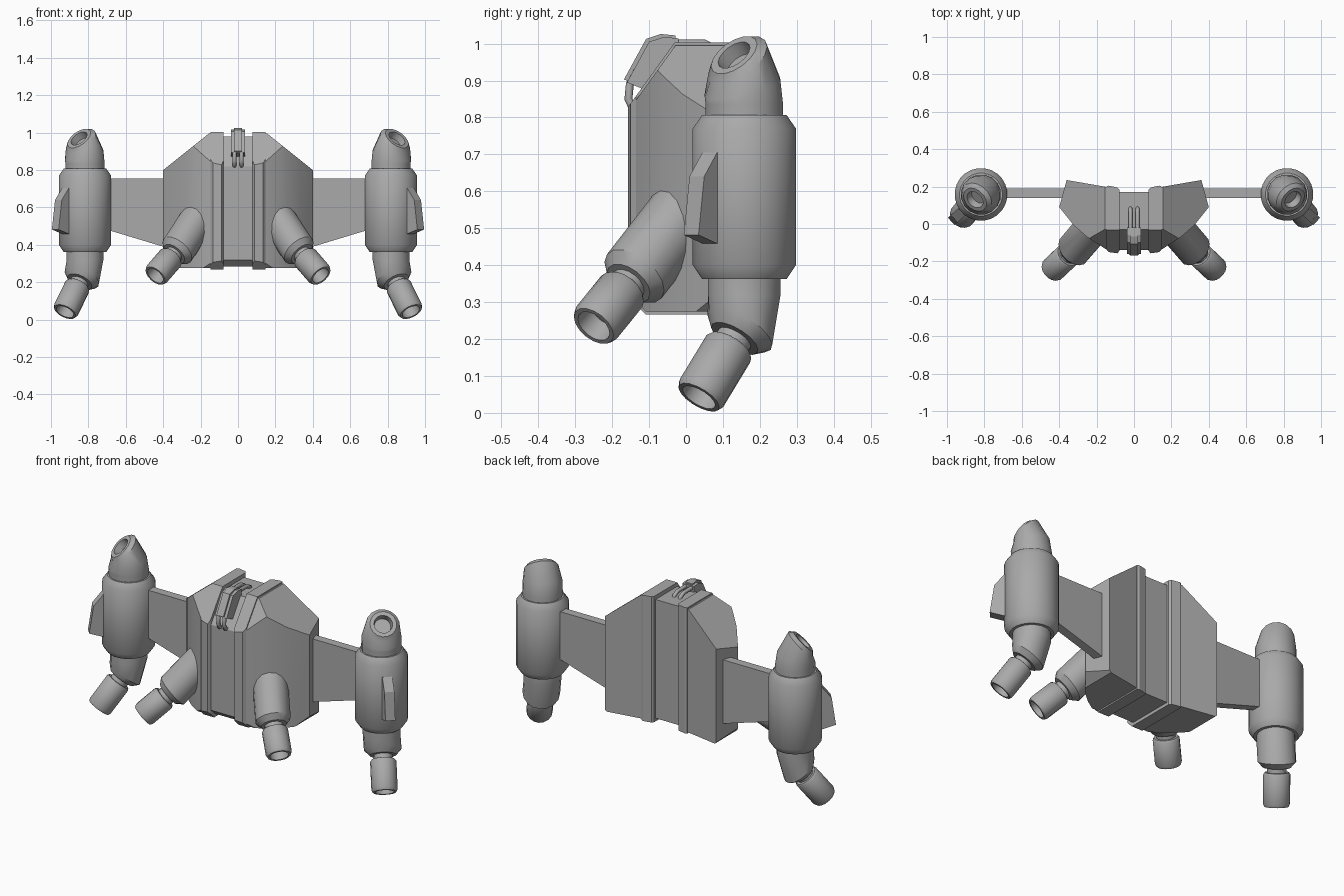
import bpy, bmesh, math
from mathutils import Vector

cube = bpy.data.objects.get("Cube")
if cube:
    bpy.data.objects.remove(cube, do_unlink=True)

grey = bpy.data.materials.new("plain_grey")
grey.use_nodes = True
colour = (0.4, 0.4, 0.4, 1)
grey.diffuse_color = colour
grey.node_tree.nodes["Principled BSDF"].inputs["Base Color"].default_value = colour


def finish(name, bm, mirror=True, smooth=35):
    """Turn a bmesh into an object, mirrored across x when it is one of a pair."""
    bmesh.ops.recalc_face_normals(bm, faces=bm.faces)
    mesh = bpy.data.meshes.new(name)
    bm.to_mesh(mesh)
    bm.free()
    mesh.materials.append(grey)
    if smooth:
        mesh.shade_smooth()
        mesh.set_sharp_from_angle(angle=math.radians(smooth))
    obj = bpy.data.objects.new(name, mesh)
    bpy.context.collection.objects.link(obj)
    if mirror:
        mod = obj.modifiers.new("Mirror", 'MIRROR')
        mod.use_mirror_merge = False
    return obj


def prism(points, offset):
    """Extrude a closed polygon of 3D points by an offset."""
    bm = bmesh.new()
    face = bm.faces.new([bm.verts.new(p) for p in points])
    ext = bmesh.ops.extrude_face_region(bm, geom=[face], use_keep_orig=True)
    moved = [g for g in ext["geom"] if isinstance(g, bmesh.types.BMVert)]
    bmesh.ops.translate(bm, verts=moved, vec=offset)
    return bm


def slice_off(bm, point, normal):
    """Cut away everything beyond a plane and close the hole."""
    geom = bm.verts[:] + bm.edges[:] + bm.faces[:]
    cut = bmesh.ops.bisect_plane(bm, geom=geom, plane_co=point, plane_no=normal, clear_outer=True)
    edges = [g for g in cut["geom_cut"] if isinstance(g, bmesh.types.BMEdge)]
    if edges:
        bmesh.ops.contextual_create(bm, geom=edges)


def loft(name, rings, up=1, sides=16):
    """Skin a round tube through (centre, direction, radius) rings."""
    bm = bmesh.new()
    loops = []
    for centre, direction, radius in rings:
        turn = Vector((0, 0, up)).rotation_difference(Vector(direction))
        loop = []
        for i in range(sides):
            a = math.tau * (i + 0.5) / sides
            p = turn @ Vector((math.cos(a), math.sin(a), 0))
            loop.append(bm.verts.new(Vector(centre) + p * radius))
        loops.append(loop)
    for a, b in zip(loops, loops[1:]):
        for i in range(sides):
            j = (i + 1) % sides
            bm.faces.new((a[i], a[j], b[j], b[i]))
    bm.faces.new(loops[0])
    bm.faces.new(loops[-1])
    return finish(name, bm)


def nozzle_rings(start, end, collar, barrel):
    """Collar chamfer, thin neck, then a hollow barrel from start to end."""
    s, e = Vector(start), Vector(end)
    d = (e - s).normalized()
    steps = [(s, collar), (s + d * 0.03, collar * 0.72), (s + d * 0.03, 0.05),
             (s + d * 0.055, 0.05), (s + d * 0.055, barrel * 0.9),
             (s + d * 0.065, barrel), (e - d * 0.015, barrel),
             (e, barrel * 0.9), (e, barrel * 0.72), (e - d * 0.06, barrel * 0.66)]
    return [(p, d, r) for p, r in steps]


# Body halves: extruded plan outline with sloped top, front and base cuts
def body_half(name, outline, top, grow):
    base = 0.275 - grow
    bm = prism([(x, y, base) for x, y in outline], (0, 0, top - base))
    slice_off(bm, (0, -0.155 - grow, 0.82), (0, -0.81, 0.585))
    slice_off(bm, (0.15 + grow, 0, 1.0), (0.625, 0, 0.78))
    slice_off(bm, (0, -0.11, base), (0, -0.7, -0.7))
    slice_off(bm, (0.35, 0, base), (0.7, 0, -0.7))
    return finish(name, bm, smooth=25)


body_half("body_shell", [(0.1, -0.145), (0.15, -0.135), (0.25, -0.07), (0.32, -0.01),
                         (0.4, 0.09), (0.36, 0.235), (0.1, 0.19)], 0.995, 0)
body_half("body_flange", [(0.078, -0.142), (0.088, -0.157), (0.135, -0.15), (0.148, -0.135),
                          (0.148, 0.2), (0.135, 0.205), (0.088, 0.195), (0.078, 0.183)], 1.003, 0.008)

# Recessed spine between the halves
spine = prism([(-0.1, y, z) for y, z in [(-0.138, 0.32), (-0.138, 0.82), (-0.03, 0.98),
               (0.17, 0.98), (0.17, 0.285), (-0.1, 0.285)]], (0.2, 0, 0))
finish("body_spine", spine, mirror=False, smooth=0)

# Wing plates joining the body to the pods
wing = prism([(x, 0.14, z) for x, z in [(0.3, 0.755), (0.75, 0.755), (0.75, 0.495),
              (0.68, 0.475), (0.3, 0.36)]], (0, 0.05, 0))
finish("wing", wing, smooth=0)

# Side pods with chamfered ends
px, py = 0.818, 0.158
UP, DOWN = (0, 0, 1), (0, 0, -1)
loft("pod", [((px, py, z), UP, r) for z, r in
             [(0.362, 0.115), (0.4, 0.141), (0.77, 0.141), (0.807, 0.115)]], sides=24)

# Bent upper nozzle with a hole facing up, out and forward
aim = Vector((0.5, -0.5, 0.7)).normalized()
loft("upper_nozzle", [
    ((px, py, 0.79), UP, 0.107), ((px, py, 0.835), UP, 0.107),
    ((px + 0.004, py - 0.005, 0.88), aim * 0.4 + Vector(UP) * 0.6, 0.107),
    ((0.84, 0.14, 0.955), aim, 0.092), ((0.85, 0.13, 0.969), aim, 0.072),
    ((0.85, 0.13, 0.969), aim, 0.05), ((0.83, 0.15, 0.941), aim, 0.045)])

# Bent lower leg ending in a hollow foot
loft("lower_leg", [((px, py, 0.37), DOWN, 0.1), ((px, py, 0.32), DOWN, 0.1)]
     + nozzle_rings((0.835, 0.146, 0.225), (0.925, 0.035, 0.042), 0.1, 0.07), up=-1)

# Front barrels emerging from the body
start, end = Vector((0.325, -0.14, 0.37)), Vector((0.442, -0.25, 0.235))
inner = Vector((0.205, 0.0, 0.55))
loft("front_barrel", [(inner, (start - inner).normalized(), 0.095)]
     + nozzle_rings(start, end, 0.095, 0.07), up=-1)

# Fins radiating from the pods, outward and forward
out = Vector((0.74, -0.67, 0))
side = Vector((0.67, 0.74, 0))
centre = Vector((px, py, 0))
fin = prism([centre + out * r - side * 0.027 + Vector((0, 0, z)) for r, z in
             [(0.12, 0.455), (0.145, 0.46), (0.215, 0.482), (0.192, 0.64), (0.14, 0.705), (0.12, 0.705)]],
            side * 0.054)
finish("pod_fin", fin, smooth=0)

# Clip on the upper front of the spine
for name, half, lift in (("clip_block", 0.038, 0), ("clip_plate", 0.022, 0.008)):
    profile = [(-0.16, 0.895), (-0.1, 1.005), (-0.06, 1.018), (-0.02, 1.014), (-0.02, 0.96), (-0.1, 0.87)]
    clip = prism([(-half, y - lift, z + lift) for y, z in profile], (2 * half, 0, 0))
    finish(name, clip, mirror=False, smooth=0)


# Paired prongs above and below the clip
def prong(name, path):
    curve = bpy.data.curves.new(name, 'CURVE')
    curve.dimensions = '3D'
    curve.bevel_depth = 0.011
    curve.bevel_resolution = 2
    curve.use_fill_caps = True
    line = curve.splines.new('POLY')
    line.points.add(len(path) - 1)
    for point, (y, z) in zip(line.points, path):
        point.co = (0.019, y, z, 1)
    curve.materials.append(grey)
    obj = bpy.data.objects.new(name, curve)
    bpy.context.collection.objects.link(obj)
    obj.modifiers.new("Mirror", 'MIRROR').use_mirror_merge = False


prong("upper_prong", [(-0.04, 1.0), (0.05, 1.0), (0.08, 0.985), (0.085, 0.97)])
prong("lower_prong", [(-0.13, 0.93), (-0.152, 0.89), (-0.156, 0.85), (-0.145, 0.825), (-0.12, 0.82)])
